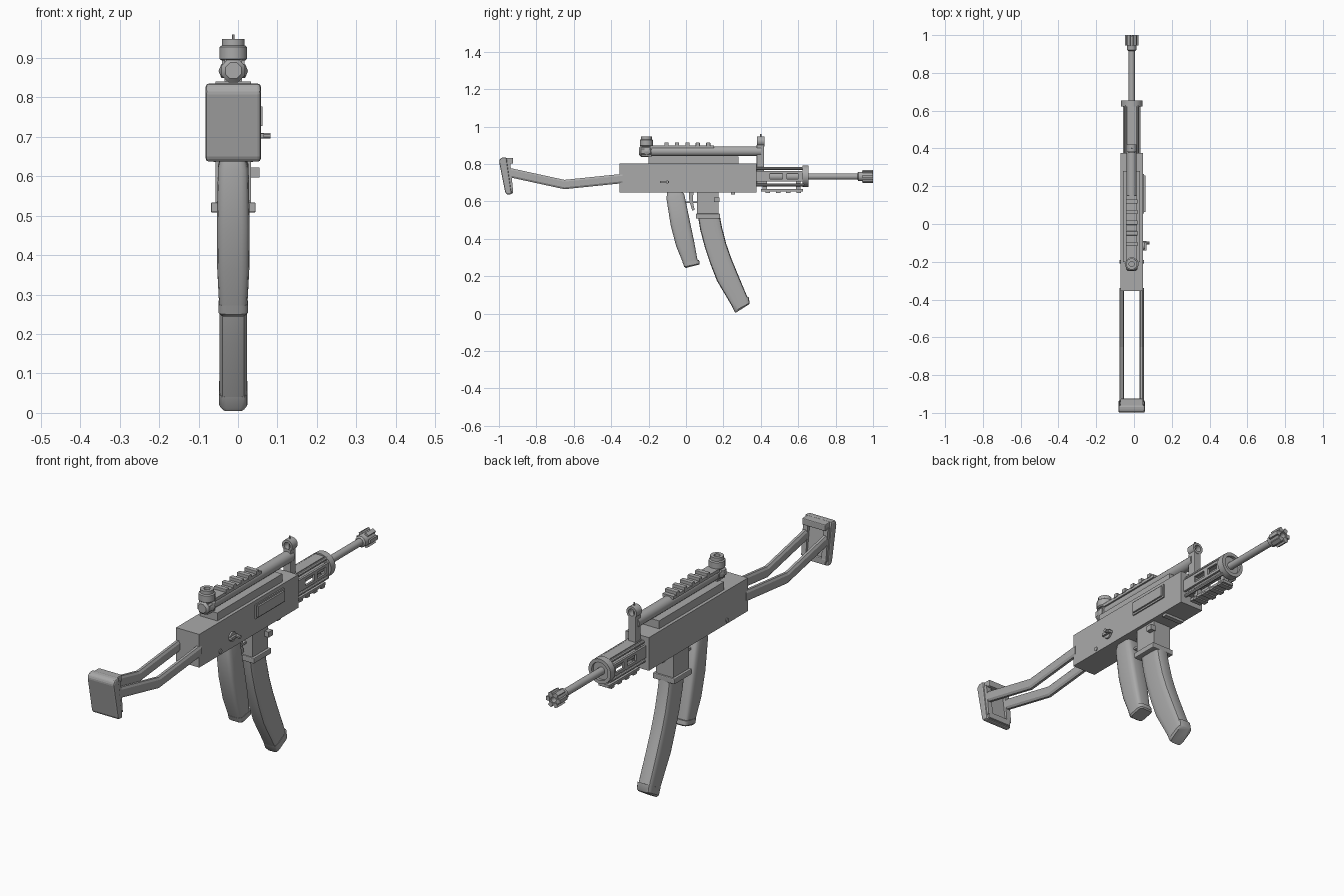
import bpy, bmesh, math
from mathutils import Vector

if "Cube" in bpy.data.objects:
    bpy.data.objects.remove(bpy.data.objects["Cube"])

CX = -0.012  # the body sits slightly left because of the side knob
gray = bpy.data.materials.new("gunmetal_gray")
gray.diffuse_color = (0.4, 0.4, 0.4, 1)
gray.use_nodes = True
gray.node_tree.nodes["Principled BSDF"].inputs["Base Color"].default_value = gray.diffuse_color


def finish(name, bm, smooth=False, bevel=0):
    bmesh.ops.recalc_face_normals(bm, faces=bm.faces)
    me = bpy.data.meshes.new(name)
    bm.to_mesh(me)
    bm.free()
    me.materials.append(gray)
    ob = bpy.data.objects.new(name, me)
    ob.location.x = CX
    bpy.context.collection.objects.link(ob)
    if bevel:
        m = ob.modifiers.new("bevel", "BEVEL")
        m.width, m.segments = bevel, 2
    if smooth:
        bpy.ops.object.select_all(action='DESELECT')
        ob.select_set(True)
        bpy.context.view_layer.objects.active = ob
        bpy.ops.object.shade_smooth_by_angle(angle=math.radians(35))
    return ob


def loft(name, rings, smooth=False, closed=False, bevel=0):
    """Skin rings of equal point count; cap the ends unless closed."""
    bm = bmesh.new()
    vs = [[bm.verts.new(p) for p in r] for r in rings]
    n, k = len(vs[0]), len(vs)
    for i in range(k if closed else k - 1):
        a, b = vs[i], vs[(i + 1) % k]
        for j in range(n):
            bm.faces.new((a[j], a[(j + 1) % n], b[(j + 1) % n], b[j]))
    if not closed:
        bm.faces.new(vs[0])
        bm.faces.new(vs[-1])
    return finish(name, bm, smooth, bevel)


def box(name, x, y, z, bevel=0):
    return loft(name, [[(x[0], y[0], h), (x[1], y[0], h), (x[1], y[1], h), (x[0], y[1], h)]
                       for h in z], bevel=bevel)


def lathe(name, prof, center, axis='Y', n=16, closed=False, smooth=True):
    """Turn (distance along axis, radius) pairs about an axis through center."""
    rings = []
    for t, r in prof:
        ring = []
        for i in range(n):
            a = 2 * math.pi * (i + 0.5) / n
            c, s = r * math.cos(a), r * math.sin(a)
            p = {'Y': (c, t, s), 'Z': (c, s, t), 'X': (t, c, s)}[axis]
            ring.append(Vector(p) + Vector(center))
        rings.append(ring)
    return loft(name, rings, smooth, closed)


def profile(name, pts, x0, x1, bevel=0):
    """Extrude a (y, z) outline across x."""
    return loft(name, [[(x, y, z) for y, z in pts] for x in (x0, x1)], bevel=bevel)


def grip_shape(name, edges, smooth=True):
    """Loft between (rear y,z, front y,z, half width) sections with rounded corners."""
    rings = []
    for y0, z0, y1, z1, w in edges:
        a, b = Vector((0, y0, z0)), Vector((0, y1, z1))
        mid, half = (a + b) / 2, (b - a) / 2
        ring = []
        for i in range(16):
            t = 2 * math.pi * (i + 0.5) / 16
            c, s = math.cos(t), math.sin(t)
            u = math.copysign(abs(c) ** 0.42, c)
            v = math.copysign(abs(s) ** 0.42, s)
            ring.append(mid + half * u + Vector((w * v, 0, 0)))
        rings.append(ring)
    return loft(name, rings, smooth)


# Receiver, top cover and ejection cover
box("receiver", (-.06, .06), (-.355, .377), (.648, .803))
box("top_cover", (-.045, .045), (-.2, .28), (.795, .84))
box("ejection_frame", (.055, .066), (.055, .265), (.72, .785))
box("ejection_cover", (.06, .074), (.063, .257), (.728, .777))
box("underside_lug", (-.05, .05), (.24, .262), (.636, .65))

# Selector knob and pins
lathe("selector_disc", [(.055, .022), (.068, .022)], (0, -.115, .703), 'X')
lathe("selector_pin", [(.06, .008), (.095, .008)], (0, -.1, .703), 'X', 8)
box("selector_lever", (.06, .078), (-.14, -.09), (.697, .709))
lathe("receiver_pin", [(-.064, .01), (.064, .01)], (0, -.2, .665), 'X', 10)

# Gas tube with its end collar, and the top rail
lathe("gas_tube", [(-.21, .027), (.4, .027)], (0, 0, .868))
lathe("rear_collar", [(-.25, .022), (-.24, .032), (-.19, .032), (-.185, .027)], (0, 0, .868), n=8)
box("top_rail", (-.028, .028), (-.19, .15), (.885, .9))
for i in range(5):
    y = -.105 + i * .056
    box("rail_tooth", (-.031, .031), (y - .011, y + .011), (.895, .914), .002)

# Rear sight turret
box("rear_sight_base", (-.022, .022), (-.238, -.185), (.84, .9))
lathe("rear_sight_nut", [(-.037, .001), (-.03, .018), (.03, .018), (.037, .001)], (0, -.21, .867), 'X', 6)
lathe("rear_sight_turret", [(.893, .03), (.898, .036), (.928, .036), (.932, .03),
                            (.948, .03), (.948, .014), (.93, .014)], (0, -.212, 0), 'Z', 12)

# Front sight post, hooded ring and pin
box("front_sight_post", (-.019, .019), (.378, .418), (.69, .905), .003)
lathe("front_sight_ring", [(.38, .027), (.42, .027), (.42, .016), (.38, .016)],
      (0, 0, .921), n=16, closed=True)
lathe("front_sight_pin", [(.89, .004), (.96, .004)], (0, .4, 0), 'Z', 8)

# Barrel and slotted muzzle
lathe("barrel", [(.37, .017), (.94, .017)], (0, 0, .733))
lathe("barrel_sleeve", [(.37, .025), (.64, .025)], (0, 0, .733), n=12)
lathe("muzzle", [(.917, .019), (.922, .026), (.94, .026), (.95, .029), (.996, .029),
                 (.996, .013), (.955, .012)], (0, 0, .733), n=12)
for i in range(6):
    a = math.pi * i / 3
    c, s = math.cos(a), math.sin(a)
    sec = [(u * c - v * s, .733 + u * s + v * c)
           for u, v in ((.017, -.009), (.036, -.009), (.036, .009), (.017, .009))]
    loft("muzzle_prong", [[(x, y, z) for x, z in sec] for y in (.945, 1)])

# Handguard: end ring, slotted side strips, rods and lower rail
lathe("handguard_ring", [(.622, .058), (.655, .058), (.655, .042), (.622, .042)],
      (0, 0, .735), n=20, closed=True)
lathe("handguard_spacer", [(.63, .017), (.63, .045), (.642, .045), (.642, .017)],
      (0, 0, .735), n=20, closed=True)
for s in (-1, 1):
    def side(a, b):
        return tuple(sorted((s * a, s * b)))
    for z in ((.706, .719), (.749, .762)):
        box("handguard_strip", side(.036, .046), (.37, .63), z)
    for y in ((.37, .45), (.515, .54), (.6, .63)):
        box("handguard_bridge", side(.036, .046), y, (.719, .749))
    for x, z in ((.03, .776), (.034, .688)):
        lathe("handguard_rod", [(.37, .008), (.63, .008)], (s * x, 0, z), n=8)
box("handguard_top", (-.024, .024), (.37, .63), (.772, .785))
box("lower_rail", (-.028, .028), (.4, .625), (.652, .665))
for i in range(4):
    y = .425 + i * .055
    box("lower_rail_tooth", (-.032, .032), (y, y + .025), (.646, .656))
for y in (.42, .6):
    box("lower_rail_mount", (-.012, .012), (y - .012, y + .012), (.66, .72))

# Magazine well, flared lip, catch
box("magazine_well", (-.045, .045), (.06, .175), (.515, .65))
box("magazine_lip", (-.057, .057), (.053, .183), (.508, .534), .004)
box("magazine_catch", (.04, .066), (.15, .18), (.597, .622))

# Curved magazine and floor plate
grip_shape("magazine", [(.062, .53, .18, .53, .035), (.075, .45, .192, .465, .035),
                        (.1, .355, .215, .375, .035), (.13, .265, .243, .295, .035),
                        (.165, .175, .277, .212, .035), (.248, .035, .33, .085, .035)])
grip_shape("magazine_floor", [(.245, .04, .335, .09, .037), (.258, .012, .341, .058, .037),
                              (.265, .004, .338, .05, .03)])

# Pistol grip with base plate
grip_shape("pistol_grip", [(-.1, .655, -.02, .655, .03), (-.105, .615, -.008, .635, .039),
                           (-.082, .47, .022, .49, .042), (-.053, .36, .045, .38, .041),
                           (-.014, .265, .062, .285, .036)])
grip_shape("grip_base", [(-.018, .272, .07, .288, .038), (-.01, .25, .074, .268, .038),
                         (0, .244, .07, .262, .032)])

# Trigger and guard
profile("trigger", [(.015, .65), (.04, .65), (.036, .6), (.046, .555), (.034, .55), (.018, .6)],
        -.01, .01)
box("trigger_guard", (-.014, .014), (-.01, .065), (.59, .6))

# Folding stock: two bent struts
path = [(-.34, .722), (-.65, .69), (-.935, .752)]
for s in (-1, 1):
    rings = []
    for y, z in path:
        rings.append([(s * .052 + .012 * u, y, z + .025 * v) for u, v in
                      ((-1, -.6), (-.5, -1), (.5, -1), (1, -.6), (1, .6), (.5, 1), (-.5, 1), (-1, .6))])
    loft("stock_strut", rings)

# Butt plate: slanted pad, framed front with recess
profile("butt_pad", [(-1, .815), (-.99, .833), (-.96, .836), (-.935, .66), (-.932, .637),
                     (-.96, .637), (-.967, .65)], -.07, .07, .008)
profile("butt_top_lip", [(-.975, .833), (-.925, .833), (-.925, .802), (-.97, .802)], -.06, .06, .004)
profile("butt_bottom_lip", [(-.955, .672), (-.925, .672), (-.925, .643), (-.95, .643)], -.06, .06, .004)
for x0, x1 in ((-.064, -.04), (.04, .064)):
    profile("butt_side_frame", [(-.97, .81), (-.94, .81), (-.925, .66), (-.955, .66)], x0, x1)
